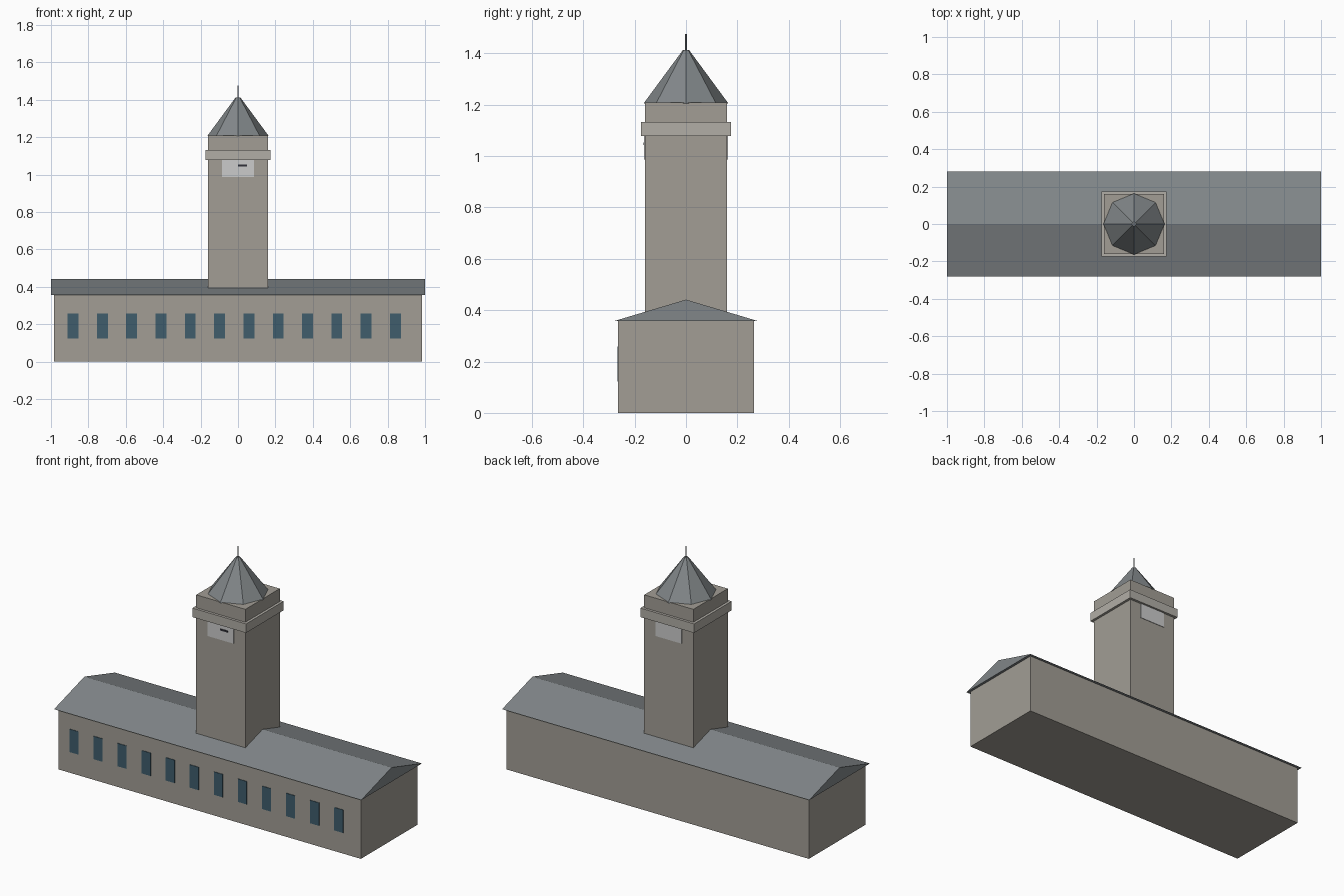
import bpy, bmesh, math

if "Cube" in bpy.data.objects:
    bpy.data.objects.remove(bpy.data.objects["Cube"])


def mat(name, r, g, b):
    m = bpy.data.materials.new(name)
    m.diffuse_color = (r, g, b, 1)
    m.use_nodes = True
    m.node_tree.nodes["Principled BSDF"].inputs["Base Color"].default_value = m.diffuse_color
    return m


STONE = mat("stone", 0.36, 0.34, 0.30)
TRIM = mat("trim", 0.44, 0.42, 0.38)
SLATE = mat("slate", 0.22, 0.24, 0.25)
GLASS = mat("glass", 0.05, 0.11, 0.15)
DIAL = mat("dial", 0.55, 0.55, 0.53)
DARK = mat("dark_metal", 0.03, 0.03, 0.04)


def finish(name, bm, material):
    bmesh.ops.recalc_face_normals(bm, faces=bm.faces)
    me = bpy.data.meshes.new(name)
    bm.to_mesh(me)
    bm.free()
    me.materials.append(material)
    ob = bpy.data.objects.new(name, me)
    bpy.context.collection.objects.link(ob)
    return ob


def box(name, x, y, z, material):
    """Box from (min, max) ranges on each axis."""
    bm = bmesh.new()
    bmesh.ops.create_cube(bm, size=1)
    for v in bm.verts:
        v.co = [r[0] if c < 0 else r[1] for c, r in zip(v.co, (x, y, z))]
    return finish(name, bm, material)


def cone(name, r1, r2, z0, z1, sides, material):
    bm = bmesh.new()
    bmesh.ops.create_cone(bm, cap_ends=True, segments=sides,
                          radius1=r1, radius2=r2, depth=z1 - z0)
    bmesh.ops.translate(bm, verts=bm.verts, vec=(0, 0, (z0 + z1) / 2))
    return finish(name, bm, material)


# Long hall
box("hall_walls", (-0.985, 0.985), (-0.264, 0.264), (0, 0.357), STONE)

# Gabled roof: triangular profile extruded along x
bm = bmesh.new()
profile = [bm.verts.new((-1, y, z)) for y, z in ((-0.282, 0.357), (0.282, 0.357), (0, 0.441))]
face = bm.faces.new(profile)
ext = bmesh.ops.extrude_face_region(bm, geom=[face], use_keep_orig=True)
bmesh.ops.translate(bm, vec=(2, 0, 0),
                    verts=[g for g in ext["geom"] if isinstance(g, bmesh.types.BMVert)])
finish("hall_roof", bm, SLATE)

# Row of front windows
for i in range(12):
    x = -0.882 + i * 0.1567
    box(f"window_{i + 1}", (x - 0.029, x + 0.029), (-0.267, -0.255), (0.123, 0.258), GLASS)

# Tower with projecting cornice
box("tower", (-0.16, 0.16), (-0.16, 0.16), (0.357, 1.208), STONE)
box("tower_cornice", (-0.175, 0.175), (-0.175, 0.175), (1.079, 1.132), TRIM)

# Clock panels on front and back, hand on front only
for name, s in (("front", -1), ("back", 1)):
    box(f"clock_panel_{name}", (-0.086, 0.086), sorted((s * 0.15, s * 0.163)),
        (0.987, 1.11), DIAL)
box("clock_hand", (0, 0.048), (-0.166, -0.16), (1.043, 1.053), DARK)

# Eight-sided spire and finial
cone("spire", 0.165, 0.012, 1.205, 1.413, 8, SLATE)
cone("finial", 0.004, 0.004, 1.40, 1.476, 8, SLATE)
